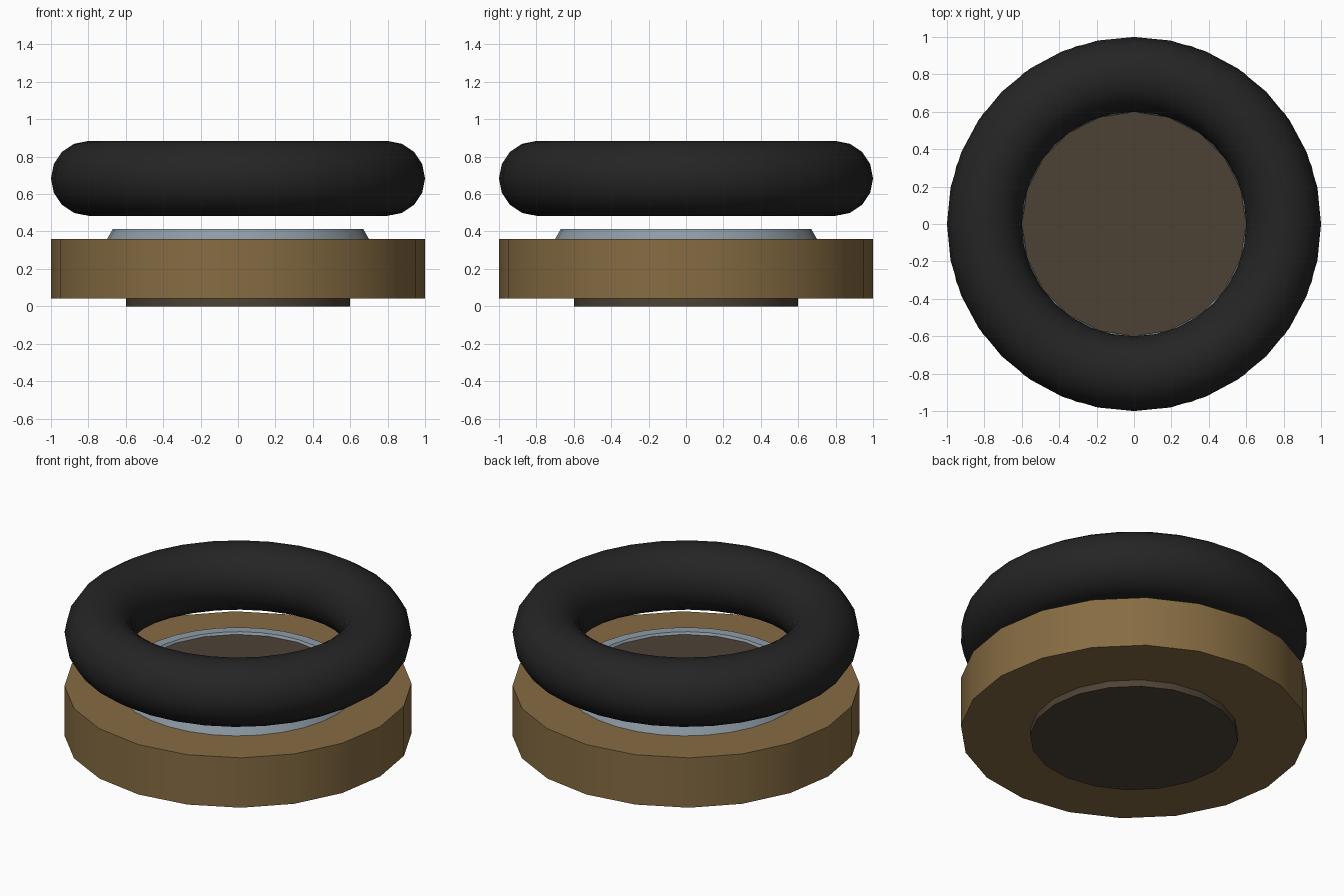
import bpy
import math

if "Cube" in bpy.data.objects:
    bpy.data.objects.remove(bpy.data.objects["Cube"])


def finish(name, color):
    """Name the active object, smooth its rounded sides and colour it."""
    obj = bpy.context.object
    obj.name = name
    bpy.ops.object.shade_smooth_by_angle(angle=math.radians(35))
    mat = bpy.data.materials.new(name + "_material")
    mat.diffuse_color = (*color, 1)
    mat.use_nodes = True
    mat.node_tree.nodes["Principled BSDF"].inputs["Base Color"].default_value = mat.diffuse_color
    obj.data.materials.append(mat)
    return obj


def disc(name, radius, bottom, top, sides, color):
    bpy.ops.mesh.primitive_cylinder_add(
        vertices=sides, radius=radius, depth=top - bottom,
        location=(0, 0, (bottom + top) / 2))
    return finish(name, color)


def ring(name, major, minor, z, sides, section, color):
    bpy.ops.mesh.primitive_torus_add(
        major_radius=major, minor_radius=minor, major_segments=sides,
        minor_segments=section, location=(0, 0, z))
    return finish(name, color)


# Wide brass-coloured base
disc("base", 1.0, 0.043, 0.36, 20, (0.24, 0.15, 0.055))

# Dark core running through the base, showing above and below
disc("core", 0.6, 0.0, 0.40, 20, (0.075, 0.055, 0.036))

# Thin metal trim with a hexagonal section, half sunk into the base
ring("trim_ring", 0.64, 0.06, 0.36, 32, 6, (0.27, 0.33, 0.38))

# Thick black ring floating above
ring("upper_ring", 0.8, 0.2, 0.684, 32, 16, (0.018, 0.018, 0.018))
